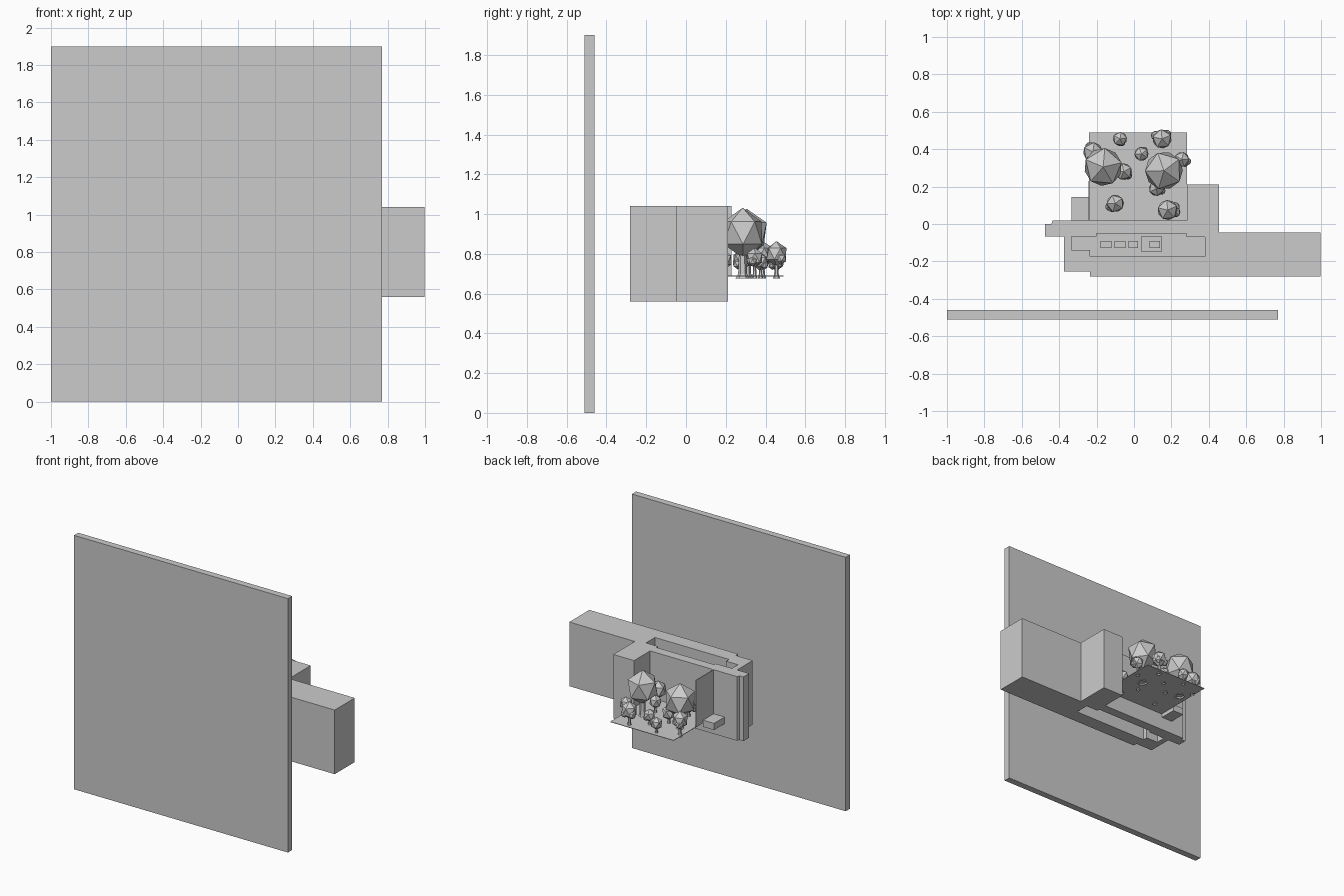
import bpy, bmesh, math, random
from mathutils import Matrix

if "Cube" in bpy.data.objects:
    bpy.data.objects.remove(bpy.data.objects["Cube"])

random.seed(4)


def finish(bm, name):
    bmesh.ops.recalc_face_normals(bm, faces=bm.faces)
    mesh = bpy.data.meshes.new(name)
    bm.to_mesh(mesh)
    bm.free()
    ob = bpy.data.objects.new(name, mesh)
    bpy.context.collection.objects.link(ob)
    return ob


def prism(name, outline, z0, z1):
    """Extrude a plan outline from z0 to z1."""
    bm = bmesh.new()
    face = bm.faces.new([bm.verts.new((x, y, z0)) for x, y in outline])
    top = bmesh.ops.extrude_face_region(bm, geom=[face])["geom"]
    for v in top:
        if isinstance(v, bmesh.types.BMVert):
            v.co.z = z1
    return finish(bm, name)


def box(name, x0, x1, y0, y1, z0, z1):
    return prism(name, [(x0, y0), (x1, y0), (x1, y1), (x0, y1)], z0, z1)


BASE, TOP, FLOOR = 0.56, 1.04, 0.69

# tall front panel
box("front_panel", -1.0, 0.77, -0.51, -0.46, 0.0, 1.9)

# thick walls around the corridor, one plan outline with a slot cut through
walls = prism("corridor_walls", [
    (-0.235, -0.282), (0.998, -0.282), (0.998, -0.045), (0.455, -0.045),
    (0.455, 0.21), (0.283, 0.21), (0.283, 0.02), (-0.435, 0.02),
    (-0.442, 0.0), (-0.475, 0.0), (-0.475, -0.068), (-0.375, -0.068),
    (-0.375, -0.253), (-0.235, -0.253)], BASE, TOP)
slot = prism("corridor_cutter", [
    (-0.235, -0.175), (0.38, -0.175), (0.38, -0.07), (0.28, -0.07),
    (0.28, -0.05), (-0.2, -0.05), (-0.2, -0.068), (-0.333, -0.068),
    (-0.333, -0.14), (-0.235, -0.14)], BASE - 0.1, TOP + 0.1)
slot.hide_render = True
slot.hide_viewport = True
cut = walls.modifiers.new("slot", "BOOLEAN")
cut.operation = "DIFFERENCE"
cut.solver = "EXACT"
cut.object = slot

# corridor floor with low fittings
box("corridor_floor", -0.335, 0.382, -0.177, -0.043, FLOOR - 0.01, FLOOR)
for x0, x1 in [(-0.18, -0.12), (-0.105, -0.045), (-0.03, 0.022), (0.082, 0.138)]:
    box("floor_fitting", x0, x1, -0.127, -0.09, FLOOR, FLOOR + 0.02)
box("fitting_base", 0.037, 0.15, -0.148, -0.068, FLOOR, FLOOR + 0.01)

# garden floor, side wall and step
box("garden_floor", -0.24, 0.284, 0.02, 0.49, FLOOR - 0.004, FLOOR)
box("garden_side_wall", -0.243, -0.238, 0.02, 0.23, FLOOR, TOP)
box("garden_step", -0.333, -0.243, 0.02, 0.145, 0.66, 0.71)


# low-poly trees: flared trunk and icosahedron crown clumps
def tree(x, y, r, zc, clumps):
    bm = bmesh.new()
    tr = r * 0.2
    for r1, r2, z0, z1 in [(tr * 1.6, tr, 0.675, 0.70), (tr, tr * 0.7, 0.70, zc)]:
        bmesh.ops.create_cone(bm, segments=6, radius1=r1, radius2=r2, depth=z1 - z0,
                              matrix=Matrix.Translation((x, y, (z0 + z1) / 2)))
    parts = [(0, 0, 0, r)]
    for i in range(clumps):
        a = random.uniform(0, math.tau)
        parts.append((math.cos(a) * r * 0.75, math.sin(a) * r * 0.5, -r * 0.4, r * 0.5))
    for dx, dy, dz, s in parts:
        m = (Matrix.Translation((x + dx, y + dy, zc + dz))
             @ Matrix.Rotation(random.uniform(0, math.tau), 4, "Z")
             @ Matrix.Diagonal((1, 1, 1.12, 1)))
        bmesh.ops.create_icosphere(bm, subdivisions=1, radius=s, matrix=m)
    finish(bm, "tree")


for x, y, r, zc, n in [
        (-0.165, 0.305, 0.113, 0.90, 0), (0.16, 0.285, 0.113, 0.905, 0),
        (0.15, 0.455, 0.057, 0.80, 2), (-0.075, 0.455, 0.042, 0.76, 2),
        (0.04, 0.375, 0.042, 0.76, 1), (0.255, 0.345, 0.045, 0.78, 2),
        (-0.22, 0.385, 0.058, 0.80, 1), (-0.055, 0.28, 0.05, 0.77, 1),
        (-0.1, 0.11, 0.052, 0.77, 2), (0.18, 0.075, 0.06, 0.80, 2),
        (0.12, 0.19, 0.045, 0.77, 1)]:
    tree(x, y, r, zc, n)
